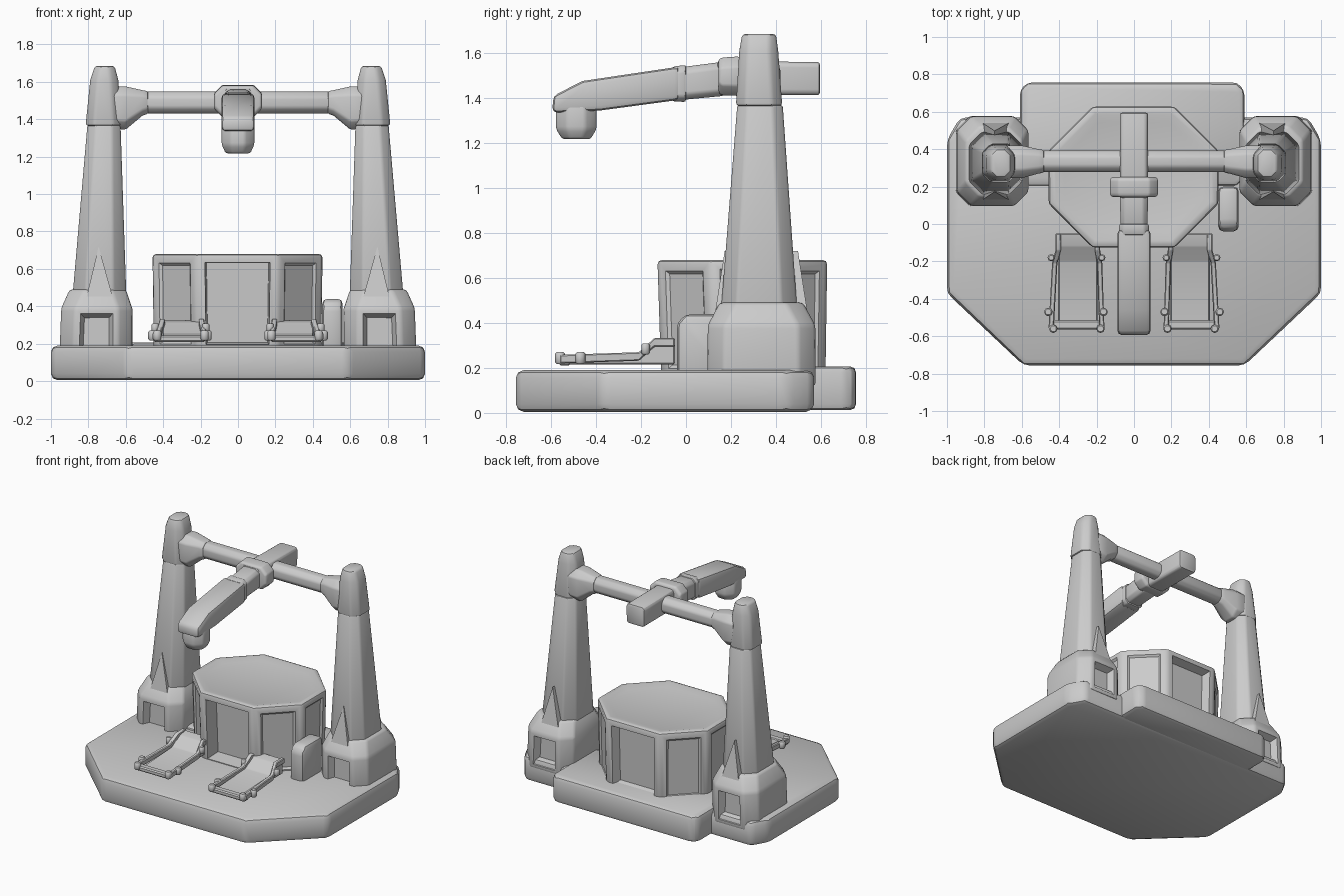
import bpy, bmesh, math
from mathutils import Vector

# maps (a, b) section coordinates at distance t along an axis
MAP = {'x': lambda a, b, t: (t, a, b),
       'y': lambda a, b, t: (a, t, b),
       'z': lambda a, b, t: (a, b, t)}


def build(name, rings, bevel=0.0, flip=False, pockets=(), segments=2):
    """Skin a stack of closed rings, bevel the hard edges, then sink pockets.
    Each pocket is (direction, rim width, slope width, depth)."""
    bm = bmesh.new()
    s = -1 if flip else 1
    loops = [[bm.verts.new((p[0] * s, p[1], p[2])) for p in r] for r in rings]
    n = len(loops[0])
    for lo, hi in zip(loops, loops[1:]):
        for i in range(n):
            j = (i + 1) % n
            bm.faces.new((lo[i], lo[j], hi[j], hi[i]))
    bm.faces.new(loops[0])
    bm.faces.new(loops[-1])
    bmesh.ops.recalc_face_normals(bm, faces=bm.faces)
    if bevel:
        edges = [e for e in bm.edges if e.calc_face_angle(0) > math.radians(22)]
        bmesh.ops.bevel(bm, geom=edges, offset=bevel, segments=segments,
                        profile=0.5, affect='EDGES', clamp_overlap=True)
    for direction, rim, slope, depth in pockets:
        d = Vector(direction).normalized()
        bm.normal_update()
        face = max((f for f in bm.faces if f.normal.dot(d) > 0.95),
                   key=lambda f: f.calc_area(), default=None)
        if face:
            bmesh.ops.inset_individual(bm, faces=[face], thickness=rim)
            bmesh.ops.inset_individual(bm, faces=[face], thickness=slope, depth=-depth)
    mesh = bpy.data.meshes.new(name)
    bm.to_mesh(mesh)
    bm.free()
    mesh.polygons.foreach_set('use_smooth', [True] * len(mesh.polygons))
    mesh.set_sharp_from_angle(angle=math.radians(35))
    ob = bpy.data.objects.new(name, mesh)
    bpy.context.collection.objects.link(ob)
    return ob


def loft(name, axis, sections, **kw):
    """Sections are (t, a0, a1, b0, b1, corner cut): chamfered rectangles."""
    rings = []
    for t, a0, a1, b0, b1, c in sections:
        pts = [(a0 + c, b0), (a1 - c, b0), (a1, b0 + c), (a1, b1 - c),
               (a1 - c, b1), (a0 + c, b1), (a0, b1 - c), (a0, b0 + c)]
        rings.append([MAP[axis](a, b, t) for a, b in pts])
    return build(name, rings, **kw)


def prism(name, axis, pts, t0, t1, **kw):
    return build(name, [[MAP[axis](a, b, t) for a, b in pts] for t in (t0, t1)], **kw)


# platform with chamfered front corners and a rear extension
prism('platform', 'z', [(-0.59, -0.757), (0.59, -0.757), (1, -0.37), (1, 0.45),
                        (0.93, 0.57), (-0.93, 0.57), (-1, 0.45), (-1, -0.37)],
      0.005, 0.19, bevel=0.035)
loft('platform_rear', 'z', [(0.012, -0.61, 0.59, 0.2, 0.757, 0.04),
                            (0.207, -0.61, 0.59, 0.2, 0.757, 0.04)], bevel=0.03)

# octagonal pedestal with an open front bay, a rear panel and a dished top
D = 0.7
loft('pedestal', 'z', [(0.15, -0.45, 0.445, -0.11, 0.62, 0.235),
                       (0.68, -0.457, 0.452, -0.127, 0.628, 0.235)], bevel=0.02,
     pockets=[((0, -1, 0), 0.035, 0.012, 0.11), ((0, 1, 0), 0.035, 0.03, 0.06),
              ((1, 0, 0), 0.03, 0.02, 0.012), ((-1, 0, 0), 0.03, 0.02, 0.012),
              ((D, D, 0), 0.04, 0.02, 0.012), ((-D, D, 0), 0.04, 0.02, 0.012),
              ((D, -D, 0), 0.04, 0.02, 0.012), ((-D, -D, 0), 0.04, 0.02, 0.012),
              ((0, 0, 1), 0.02, 0.05, 0.012)])

# small control box beside the pedestal
prism('side_box', 'x', [(-0.04, 0.15), (0.2, 0.15), (0.2, 0.44), (0.0, 0.44), (-0.04, 0.4)],
      0.45, 0.56, bevel=0.028)

for side, flip in (('right', False), ('left', True)):
    # pillar foot with front and rear pockets
    loft(side + '_pillar_foot', 'z', [(0.12, 0.565, 0.955, 0.095, 0.577, 0.075),
                                      (0.39, 0.565, 0.945, 0.097, 0.575, 0.075),
                                      (0.49, 0.60, 0.90, 0.15, 0.52, 0.075)],
         bevel=0.015, flip=flip,
         pockets=[((0, -1, 0), 0.02, 0.03, 0.05), ((0, 1, 0), 0.02, 0.03, 0.05)])
    # tapered shaft
    loft(side + '_pillar_shaft', 'z', [(0.45, 0.597, 0.885, 0.155, 0.495, 0.07),
                                       (1.37, 0.628, 0.805, 0.228, 0.43, 0.045)],
         bevel=0.012, flip=flip)
    # cap
    loft(side + '_pillar_cap', 'z', [(1.365, 0.622, 0.815, 0.222, 0.428, 0.045),
                                     (1.61, 0.64, 0.79, 0.237, 0.41, 0.04),
                                     (1.685, 0.66, 0.765, 0.25, 0.40, 0.03)],
         bevel=0.014, flip=flip)
    # pointed buttresses at the front and rear of the shaft
    for label, y0, y1 in (('front', 0.13, 0.2), ('rear', 0.54, 0.47)):
        build(f'{side}_{label}_buttress',
              [[(0.67, y0, 0.45), (0.81, y0, 0.45), (0.745, y0 + (y1 - y0) * 0.6, 0.72)],
               [(0.67, y1, 0.45), (0.81, y1, 0.45), (0.745, y1, 0.72)]], flip=flip)
    # flared beam end
    loft(side + '_beam_bracket', 'x', [(0.48, 0.275, 0.395, 0.0 + 1.43, 1.55, 0.03),
                                       (0.51, 0.27, 0.40, 1.42, 1.555, 0.03),
                                       (0.60, 0.245, 0.42, 1.345, 1.575, 0.045),
                                       (0.68, 0.245, 0.42, 1.35, 1.575, 0.045)],
         bevel=0.01, flip=flip)

    # foot rest: sloped plate, hinge block, side rails and round knobs
    prism(side + '_foot_plate', 'x', [(-0.54, 0.215), (-0.05, 0.215), (-0.05, 0.325),
                                      (-0.12, 0.315), (-0.2, 0.255), (-0.54, 0.238)],
          0.195, 0.405, bevel=0.006, flip=flip, segments=1)
    prism(side + '_foot_bar', 'x', [(-0.565, 0.21), (-0.515, 0.21), (-0.515, 0.245),
                                    (-0.565, 0.245)], 0.175, 0.45,
          bevel=0.008, flip=flip, segments=1)
    for k, (xa, xb) in enumerate(((0.195, 0.172), (0.405, 0.443))):
        w = 0.014
        path = [(-0.05, 0.325, xa), (-0.14, 0.325, xa), (-0.21, 0.262, (xa + xb) / 2),
                (-0.56, 0.25, xb)]
        build(f'{side}_foot_rail_{k + 1}',
              [[(x - w, y, z - 0.03), (x + w, y, z - 0.03), (x + w, y, z + 0.008),
                (x - w, y, z + 0.008)] for y, z, x in path],
              bevel=0.005, flip=flip, segments=1)
        for m, (y, dx) in enumerate(((-0.47, 0.4), (-0.56, -0.3), (-0.18, 0.0))):
            x = xb + (xb - xa) * dx
            z, r = (0.248, 0.022) if m < 2 else (0.29, 0.019)
            loft(f'{side}_foot_knob_{k + 1}_{m + 1}', 'z',
                 [(z - 0.03, x - r, x + r, y - r, y + r, r * 0.58),
                  (z + r, x - r, x + r, y - r, y + r, r * 0.58)],
                 bevel=0.007, flip=flip, segments=1)

# cross beam
loft('cross_beam', 'x', [(-0.55, 0.278, 0.392, 1.432, 1.548, 0.03),
                         (0.55, 0.278, 0.392, 1.432, 1.548, 0.03)], bevel=0.012)

# overhead arm: rear block, collar, joint band and drooping boom
loft('arm_rear_block', 'y', [(0.14, -0.075, 0.075, 1.415, 1.565, 0.015),
                             (0.595, -0.075, 0.075, 1.413, 1.56, 0.015)], bevel=0.012)
loft('arm_collar', 'y', [(0.145, -0.122, 0.122, 1.425, 1.572, 0.045),
                         (0.16, -0.128, 0.128, 1.412, 1.58, 0.045),
                         (0.235, -0.128, 0.128, 1.41, 1.585, 0.045),
                         (0.25, -0.122, 0.122, 1.425, 1.572, 0.045)], bevel=0.008)
loft('arm_neck', 'y', [(-0.04, -0.072, 0.072, 1.39, 1.535, 0.025),
                       (0.17, -0.075, 0.075, 1.41, 1.562, 0.025)], bevel=0.01)
loft('arm_joint', 'y', [(-0.06, -0.08, 0.08, 1.385, 1.54, 0.025),
                        (0.0, -0.08, 0.08, 1.383, 1.547, 0.025)], bevel=0.01)
prism('arm_boom', 'x', [(-0.03, 1.54), (-0.46, 1.476), (-0.59, 1.41), (-0.595, 1.335),
                        (-0.38, 1.345), (-0.03, 1.392)], -0.088, 0.088, bevel=0.022)

# lamp head under the boom tip
loft('lamp_head', 'z', [(1.217, -0.065, 0.065, -0.55, -0.425, 0.035),
                        (1.262, -0.087, 0.087, -0.578, -0.398, 0.05),
                        (1.37, -0.087, 0.087, -0.578, -0.398, 0.05)], bevel=0.012)
